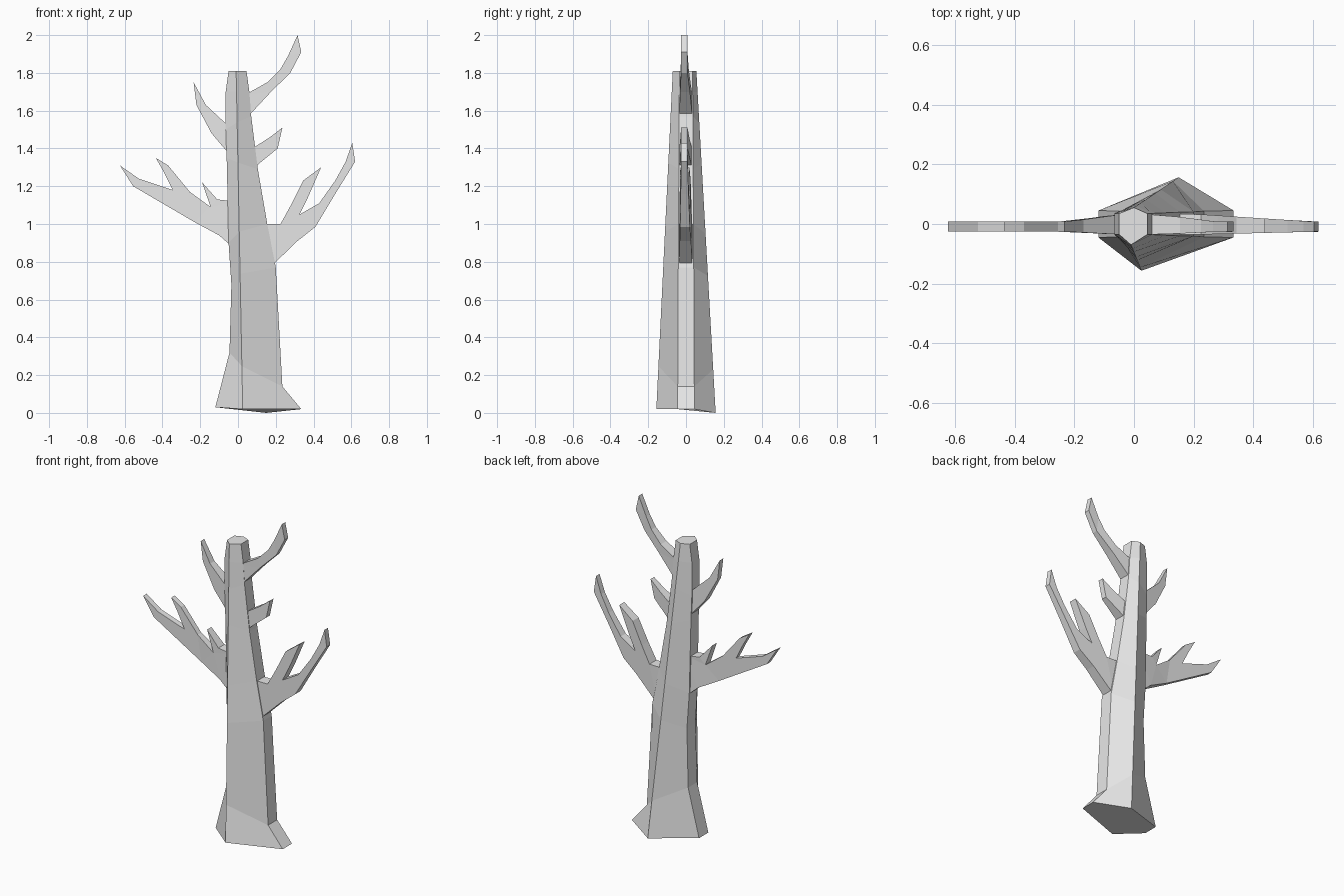
import bpy
import bmesh

# Remove the default cube
default_cube = bpy.data.objects.get("Cube")
if default_cube:
    bpy.data.objects.remove(default_cube, do_unlink=True)

# One plain grey for the whole tree
grey = bpy.data.materials.new("plain_grey")
grey.use_nodes = True
tint = (0.8, 0.8, 0.8, 1)
grey.diffuse_color = tint
grey.node_tree.nodes["Principled BSDF"].inputs["Base Color"].default_value = tint


def mix(start, end, factor):
    return start + (end - start) * factor


def skin_rings(name, rings):
    """Join equal rings of points into a closed, flat-shaded solid."""
    bm = bmesh.new()
    loops = [[bm.verts.new(point) for point in ring] for ring in rings]
    for lower, upper in zip(loops, loops[1:]):
        count = len(lower)
        for i in range(count):
            j = (i + 1) % count
            bm.faces.new((lower[i], lower[j], upper[j], upper[i]))
    bm.faces.new(loops[0])
    bm.faces.new(loops[-1])
    bmesh.ops.recalc_face_normals(bm, faces=bm.faces)
    bmesh.ops.triangulate(bm, faces=[f for f in bm.faces if len(f.verts) > 6])
    mesh = bpy.data.meshes.new(name)
    bm.to_mesh(mesh)
    bm.free()
    mesh.materials.append(grey)
    obj = bpy.data.objects.new(name, mesh)
    bpy.context.collection.objects.link(obj)
    return obj


# Trunk: narrow side walls that follow a profile, with a straight front
# ridge and a straight back ridge. Profile points are (x, z).
left_side = [(-.12, .03), (-.045, .32), (-.035, .68), (-.05, .9),
             (-.06, 1.35), (-.065, 1.5), (-.065, 1.7), (-.05, 1.81)]
right_side = [(.335, .02), (.235, .14), (.2, .77), (.155, 1),
              (.105, 1.29), (.07, 1.57), (.06, 1.7), (.045, 1.81)]
trunk_height = 1.81


def trunk_ring(left, right):
    (lx, lz), (rx, rz) = left, right
    t = (lz + rz) / 2 / trunk_height
    if left == left_side[0]:
        t = 0
    wall = mix(.045, .035, t)
    front = (mix(.025, -.01, t), mix(-.157, -.07, t), mix(.02, trunk_height, t))
    back = (mix(.15, 0, t), mix(.157, .055, t), trunk_height * t)
    return [(lx, wall, lz), back, (rx, wall, rz),
            (rx, -wall, rz), front, (lx, -wall, lz)]


skin_rings("trunk", [trunk_ring(l, r) for l, r in zip(left_side, right_side)])


# Branches: flat outlines that thin out away from the trunk
def branch(name, outline, reach):
    side = 1 if outline[1][0] > 0 else -1
    root = abs(outline[0][0])
    points = list(outline)
    for end in (0, -1):  # sink both root corners into the trunk
        x, z = points[end]
        points[end] = (x - side * .03, z)

    def sheet(thick, thin):
        ring = []
        for x, z in points:
            t = min(max((abs(x) - root) / reach, 0), 1)
            ring.append((x, mix(thick, thin, t), z))
        return ring

    skin_rings(name, [sheet(-.036, -.026), sheet(.034, .008)])


branch("lower_left_branch", [
    (.2, .77), (.315, .91), (.41, .985), (.515, 1.16), (.62, 1.33),
    (.605, 1.43), (.57, 1.33), (.515, 1.23), (.43, 1.11), (.325, 1.05),
    (.37, 1.14), (.44, 1.3), (.345, 1.23), (.28, 1.1), (.225, 1), (.155, 1),
], .4)

branch("middle_left_branch", [
    (.105, 1.29), (.21, 1.4), (.235, 1.51), (.17, 1.46), (.09, 1.39),
], .1)

branch("top_left_branch", [
    (.075, 1.56), (.175, 1.7), (.277, 1.8), (.335, 1.91), (.315, 2),
    (.265, 1.89), (.225, 1.82), (.155, 1.75), (.06, 1.68),
], .2)

branch("upper_right_branch", [
    (-.06, 1.35), (-.14, 1.48), (-.22, 1.63), (-.235, 1.75),
    (-.17, 1.63), (-.06, 1.5),
], .15)

branch("lower_right_branch", [
    (-.05, .87), (-.1, .94), (-.23, 1.01), (-.555, 1.2), (-.625, 1.31),
    (-.525, 1.24), (-.345, 1.18), (-.39, 1.27), (-.435, 1.35), (-.37, 1.31),
    (-.255, 1.17), (-.145, 1.09), (-.19, 1.22), (-.11, 1.13), (-.05, 1.12),
], .18)
